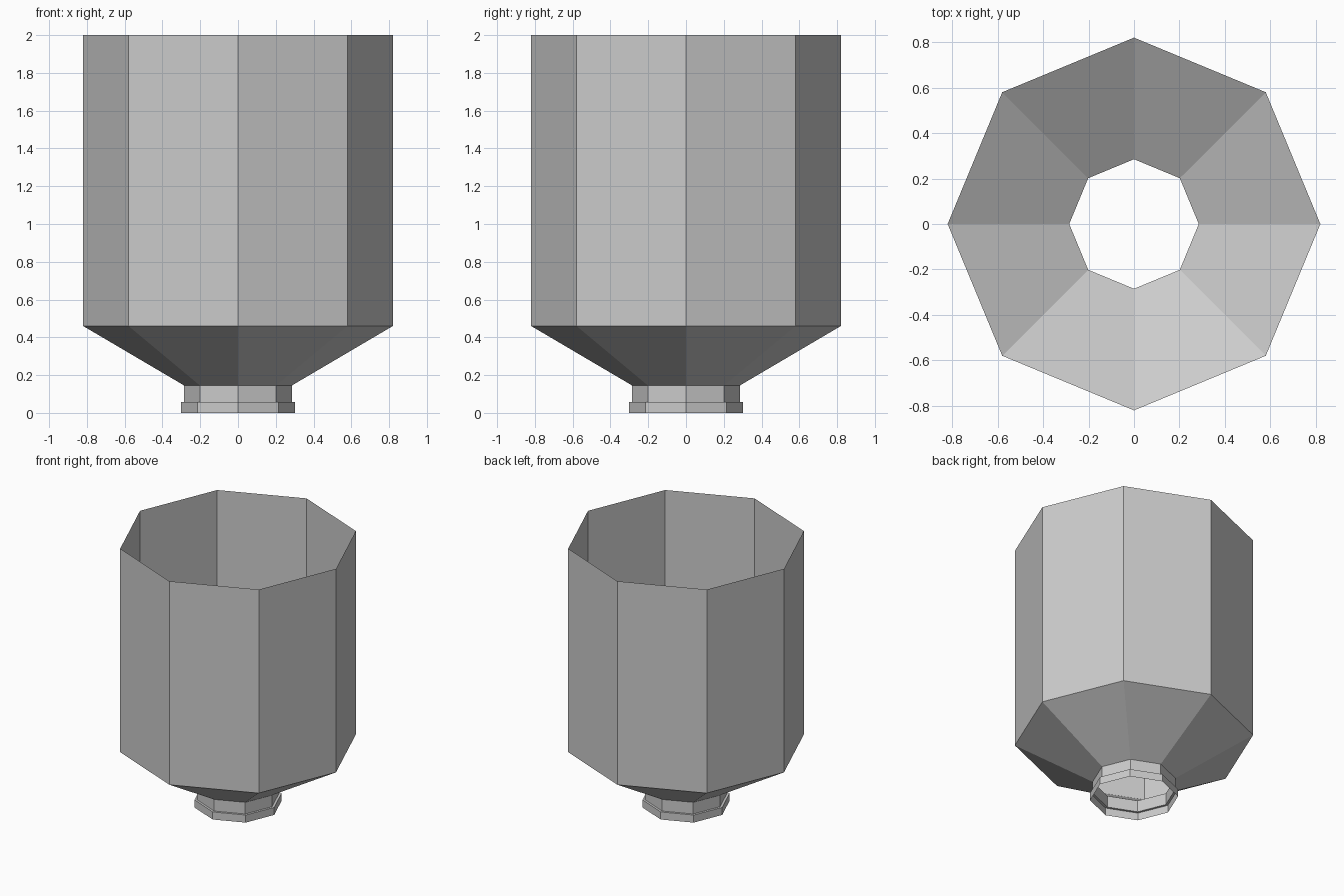
import bpy, bmesh, math

if "Cube" in bpy.data.objects:
    bpy.data.objects.remove(bpy.data.objects["Cube"], do_unlink=True)

SIDES = 8

grey = bpy.data.materials.new("light_grey")
grey.use_nodes = True
colour = (0.6, 0.6, 0.6, 1)
grey.diffuse_color = colour
grey.node_tree.nodes["Principled BSDF"].inputs["Base Color"].default_value = colour


def open_shell(name, profile):
    """Octagonal open shell from (radius, height) pairs, listed bottom to top."""
    bm = bmesh.new()
    rings = []
    for radius, z in profile:
        angles = [2 * math.pi * i / SIDES for i in range(SIDES)]
        rings.append([bm.verts.new((radius * math.cos(a), radius * math.sin(a), z))
                      for a in angles])
    for low, high in zip(rings, rings[1:]):
        for i in range(SIDES):
            j = (i + 1) % SIDES
            bm.faces.new((low[i], low[j], high[j], high[i]))
    mesh = bpy.data.meshes.new(name)
    bm.to_mesh(mesh)
    bm.free()
    mesh.materials.append(grey)
    obj = bpy.data.objects.new(name, mesh)
    bpy.context.collection.objects.link(obj)
    return obj


# Bottom lip, stepping in to the neck
open_shell("outlet_lip", [(0.303, 0), (0.303, 0.057), (0.285, 0.057)])
# Short straight neck
open_shell("neck", [(0.285, 0.057), (0.285, 0.145)])
# Sloped funnel
open_shell("funnel", [(0.285, 0.145), (0.82, 0.46)])
# Tall open-topped container wall
open_shell("container_wall", [(0.82, 0.46), (0.82, 2)])
